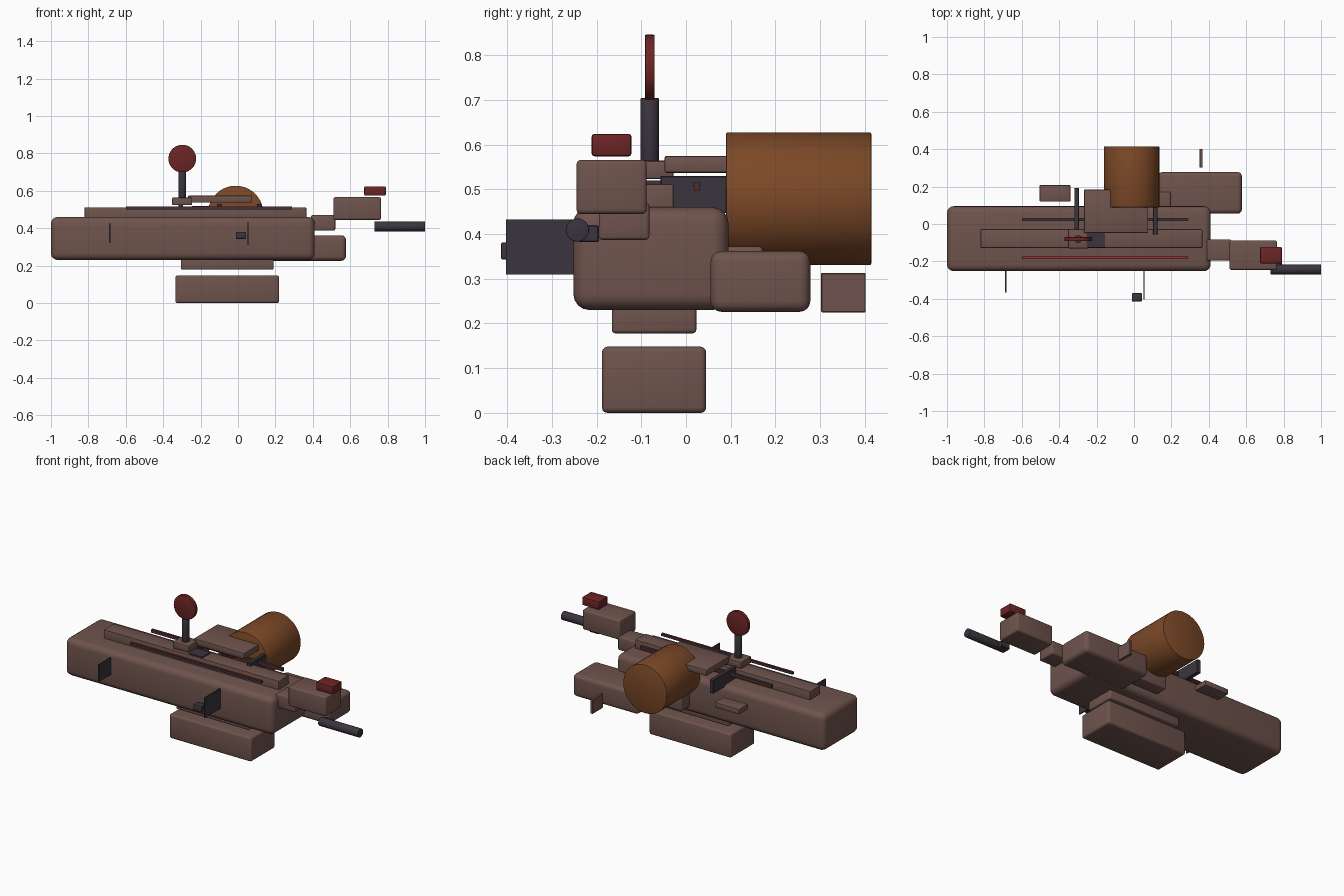
import bpy, math


def material(name, rgb):
    m = bpy.data.materials.new(name)
    m.diffuse_color = (*rgb, 1.0)
    return m


BROWN = material("dusty brown", (0.160, 0.088, 0.074))
DARK = material("dark slate", (0.044, 0.035, 0.048))
RED = material("deep red", (0.150, 0.018, 0.018))
RAIL_RED = material("bright red", (0.38, 0.03, 0.02))
COPPER = material("copper brown", (0.200, 0.066, 0.020))


def finish(ob, name, mat, bevel, segments):
    ob.name = name
    ob.data.materials.append(mat)
    if bevel:
        mod = ob.modifiers.new("rounding", 'BEVEL')
        mod.width = bevel
        mod.segments = segments
        mod.limit_method = 'ANGLE'
        mod.angle_limit = math.radians(40)
        bpy.ops.object.modifier_apply(modifier=mod.name)
    bpy.ops.object.shade_smooth_by_angle(angle=math.radians(35))
    return ob


def box(name, mat, x, y, z, bevel=0.0, segments=3):
    """Box from (min, max) ranges on each axis."""
    bpy.ops.mesh.primitive_cube_add(size=1)
    ob = bpy.context.object
    for v in ob.data.vertices:
        v.co = [r[0] + (c + 0.5) * (r[1] - r[0]) for c, r in zip(v.co, (x, y, z))]
    return finish(ob, name, mat, bevel, segments)


def cylinder(name, mat, center, radius, length, axis='Z', sides=32, bevel=0.0):
    rot = {'X': (0, math.pi / 2, 0), 'Y': (math.pi / 2, 0, 0), 'Z': (0, 0, 0)}[axis]
    bpy.ops.mesh.primitive_cylinder_add(vertices=sides, radius=radius, depth=length,
                                        location=center, rotation=rot)
    return finish(bpy.context.object, name, mat, bevel, 2)


# Main housing and top cover
box("main_body", BROWN, (-1.0, 0.41), (-0.252, 0.095), (0.23, 0.46), 0.036, 4)
box("top_cover", BROWN, (-0.82, 0.365), (-0.128, -0.028), (0.44, 0.512), 0.004, 2)

# Lower block and its connector
box("lower_block", BROWN, (-0.335, 0.22), (-0.188, 0.045), (0.0, 0.148), 0.012)
box("lower_connector", BROWN, (-0.305, 0.19), (-0.166, 0.023), (0.178, 0.25), 0.008)

# Rear side blocks
box("rear_block", BROWN, (0.13, 0.577), (0.055, 0.278), (0.226, 0.362), 0.024, 4)
box("rear_link", BROWN, (-0.09, 0.195), (0.075, 0.172), (0.27, 0.372), 0.008)
box("rear_tab", BROWN, (0.35, 0.367), (0.302, 0.402), (0.225, 0.313), 0.002, 1)
box("rear_pad", BROWN, (-0.505, -0.34), (0.12, 0.208), (0.375, 0.408), 0.005, 2)

# Large drum at the back and the bridge holding it
cylinder("drum", COPPER, (-0.0125, 0.252, 0.479), 0.148, 0.325, 'Y', 40, 0.003)
box("drum_bridge", BROWN, (-0.267, 0.075), (-0.048, 0.184), (0.537, 0.575), 0.005, 2)

# Cross blades under the bridge
for i, (x, y0, y1) in enumerate([(-0.307, -0.03, 0.193), (-0.10, -0.03, 0.10),
                                 (0.113, -0.057, 0.10)]):
    box(f"cross_blade_{i + 1}", DARK, (x - 0.012, x + 0.012), (y0, y1), (0.447, 0.53), 0.002, 1)
box("slot_plate", DARK, (-0.245, -0.155), (-0.125, -0.045), (0.50, 0.52))

# Long rails with red inserts
box("front_rail", DARK, (-0.60, 0.29), (-0.187, -0.173), (0.500, 0.514))
box("front_rail_insert", RAIL_RED, (-0.597, 0.287), (-0.184, -0.176), (0.512, 0.517))
box("rear_rail", DARK, (-0.60, 0.29), (0.016, 0.032), (0.507, 0.516))
box("rear_rail_insert", RED, (-0.60, 0.292), (0.018, 0.030), (0.496, 0.508))

# Lever with round knob
box("lever_base", BROWN, (-0.352, -0.245), (-0.13, -0.028), (0.523, 0.564), 0.005, 2)
cylinder("lever_stem", DARK, (-0.298, -0.081, 0.634), 0.021, 0.14, 'Z', 24, 0.002)
cylinder("lever_knob", RED, (-0.298, -0.081, 0.772), 0.074, 0.022, 'Y', 36, 0.003)

# Right-hand arm: neck, head, button and rod
box("arm_neck", BROWN, (0.39, 0.52), (-0.195, -0.082), (0.387, 0.47), 0.008)
box("arm_head", BROWN, (0.51, 0.765), (-0.245, -0.088), (0.445, 0.566), 0.01)
box("arm_button", RED, (0.675, 0.79), (-0.211, -0.122), (0.574, 0.624), 0.006, 2)
cylinder("arm_rod", DARK, (0.865, -0.243, 0.409), 0.026, 0.27, 'X', 24, 0.002)
box("rod_mount", DARK, (0.73, 0.79), (-0.24, -0.195), (0.382, 0.42), 0.003, 1)

# Front fins and small latch
box("left_fin", DARK, (-0.689, -0.683), (-0.367, -0.24), (0.32, 0.425))
box("right_fin", DARK, (0.051, 0.057), (-0.403, -0.24), (0.31, 0.433))
box("front_latch", DARK, (-0.012, 0.043), (-0.414, -0.37), (0.343, 0.381), 0.004, 2)
